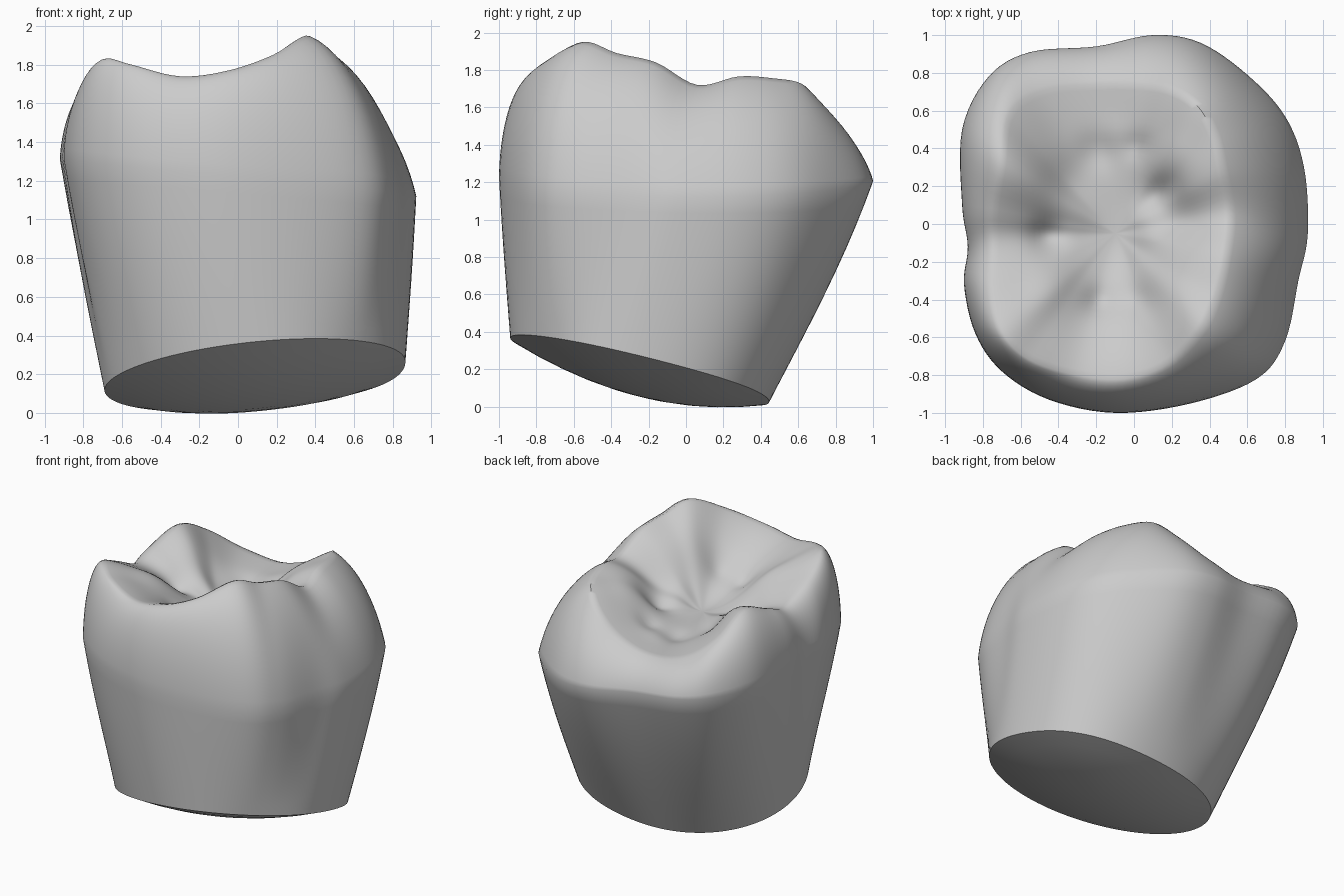
import bpy, bmesh, math
from mathutils import Vector

cube = bpy.data.objects.get("Cube")
if cube:
    bpy.data.objects.remove(cube)

# Widest outline (x, y) and cusp crest (x, y, z), counter-clockwise from the left side
OUTLINE = [(.92, -.05), (.9, .3), (.8, .57), (.6, .79), (.35, .96), (.1, 1), (-.2, .94),
           (-.55, .91), (-.77, .78), (-.91, .5), (-.91, .1), (-.88, -.12), (-.9, -.32),
           (-.84, -.58), (-.7, -.78), (-.45, -.93), (-.1, -1), (.3, -.95), (.65, -.82),
           (.8, -.62), (.87, -.3)]
CREST = [(.5, .06, 1.72), (.46, .28, 1.765), (.42, .47, 1.755), (.34, .62, 1.725),
         (.2, .71, 1.62), (.02, .74, 1.51), (-.22, .74, 1.45), (-.48, .71, 1.49),
         (-.66, .59, 1.62), (-.7, .33, 1.75), (-.74, .08, 1.67), (-.74, -.1, 1.62),
         (-.74, -.35, 1.73), (-.69, -.58, 1.83), (-.55, -.72, 1.8), (-.3, -.8, 1.74),
         (-.05, -.82, 1.77), (.18, -.74, 1.85), (.35, -.55, 1.95), (.43, -.37, 1.89),
         (.48, -.16, 1.84)]
# Chewing surface relief: x, y, radius, height
RELIEF = [(.15, .16, .1, -.1), (-.48, -.06, .09, -.12), (-.2, .4, .1, -.06),
          (.02, .42, .07, -.06), (.3, .04, .12, -.04), (.02, -.42, .09, -.07),
          (-.18, -.42, .08, -.07), (.28, -.27, .17, .1), (.28, .36, .14, .1),
          (-.48, -.35, .17, .1), (-.1, .5, .08, .03), (.08, -.02, .1, .04),
          (-.4, .22, .14, -.06)]
CENTRE = Vector((-.1, -.05, 0))
BASE = Vector((.085, -.25, .195))
SAG = .13
STEPS, CAP, WALL, SHOULDER, TOP = 6, 6, 10, 14, 24


def loop_spline(points):
    """Closed Catmull-Rom curve through the points."""
    pts = [Vector(p).to_3d() for p in points]
    n, out = len(pts), []
    for i in range(n):
        a, b, c, d = (pts[(i + k - 1) % n] for k in range(4))
        for j in range(STEPS):
            t = j / STEPS
            out.append(.5 * (2 * b + (c - a) * t + (2 * a - 5 * b + 4 * c - d) * t ** 2
                             + (3 * b - a - 3 * c + d) * t ** 3))
    return out


def basin(x, y):
    z = 1.43
    for cx, cy, r, h in RELIEF:
        z += h * math.exp(-((x - cx) ** 2 + (y - cy) ** 2) / (r * r))
    return z


def column(wide, crest):
    """Points from the domed base, up the wall, over the crest, into the basin."""
    a = math.atan2(wide.y, wide.x)
    corner = math.cos(a - math.pi / 4)
    grow = 1 + .09 * max(0, corner) ** 8
    rim = BASE + Vector((.775 * math.cos(a), .69 * math.sin(a), 0)) * grow
    rim.z += .1 * (rim.x - BASE.x) - .25 * (rim.y - BASE.y)
    wide = Vector((wide.x, wide.y, 1.22 - .1 * math.cos(a)))
    pts = []
    for i in range(1, CAP):
        r = i / CAP
        p = BASE.lerp(rim, r)
        p.z -= SAG * (1 - r * r)
        pts.append(p)
    for i in range(WALL):
        t = i / WALL
        p = rim.lerp(wide, t)
        f = .75 * t + .25 * math.sin(t * math.pi / 2)
        p.xy = rim.xy.lerp(wide.xy, f)
        pts.append(p)
    k = .74 - .22 * corner
    for i in range(SHOULDER):
        t = i / SHOULDER
        f = k * (1 - math.cos(t * math.pi / 2)) + (1 - k) * t
        g = k * math.sin(t * math.pi / 2) + (1 - k) * t
        p = wide.lerp(crest, f)
        p.z = wide.z + (crest.z - wide.z) * g
        pts.append(p)
    for i in range(TOP):
        s = 1 - i / TOP
        p = CENTRE.lerp(crest, s)
        w = .8 * s * s * (3 - 2 * s) + .2 * s * s
        floor = basin(p.x, p.y)
        p.z = floor + (crest.z - floor) * w
        pts.append(p)
    return pts


# Crown surface with a domed, slanted base
bm = bmesh.new()
cols = [[bm.verts.new(p) for p in column(w, c)]
        for w, c in zip(loop_spline(OUTLINE), loop_spline(CREST))]
pit = bm.verts.new((CENTRE.x, CENTRE.y, basin(CENTRE.x, CENTRE.y)))
bottom = bm.verts.new(BASE - Vector((0, 0, SAG)))
for i, left in enumerate(cols):
    right = cols[(i + 1) % len(cols)]
    for j in range(len(left) - 1):
        bm.faces.new((left[j], right[j], right[j + 1], left[j + 1]))
    bm.faces.new((left[-1], right[-1], pit))
    bm.faces.new((right[0], left[0], bottom))
bmesh.ops.recalc_face_normals(bm, faces=bm.faces)
mesh = bpy.data.meshes.new("tooth_crown")
bm.to_mesh(mesh)
bm.free()
crown = bpy.data.objects.new("tooth_crown", mesh)
bpy.context.collection.objects.link(crown)

# Plain grey material
grey = bpy.data.materials.new("light_grey")
grey.use_nodes = True
colour = (.6, .6, .6, 1)
grey.diffuse_color = colour
grey.node_tree.nodes["Principled BSDF"].inputs["Base Color"].default_value = colour
mesh.materials.append(grey)

bpy.ops.object.select_all(action="DESELECT")
crown.select_set(True)
bpy.context.view_layer.objects.active = crown
bpy.ops.object.shade_smooth_by_angle(angle=math.radians(50))
